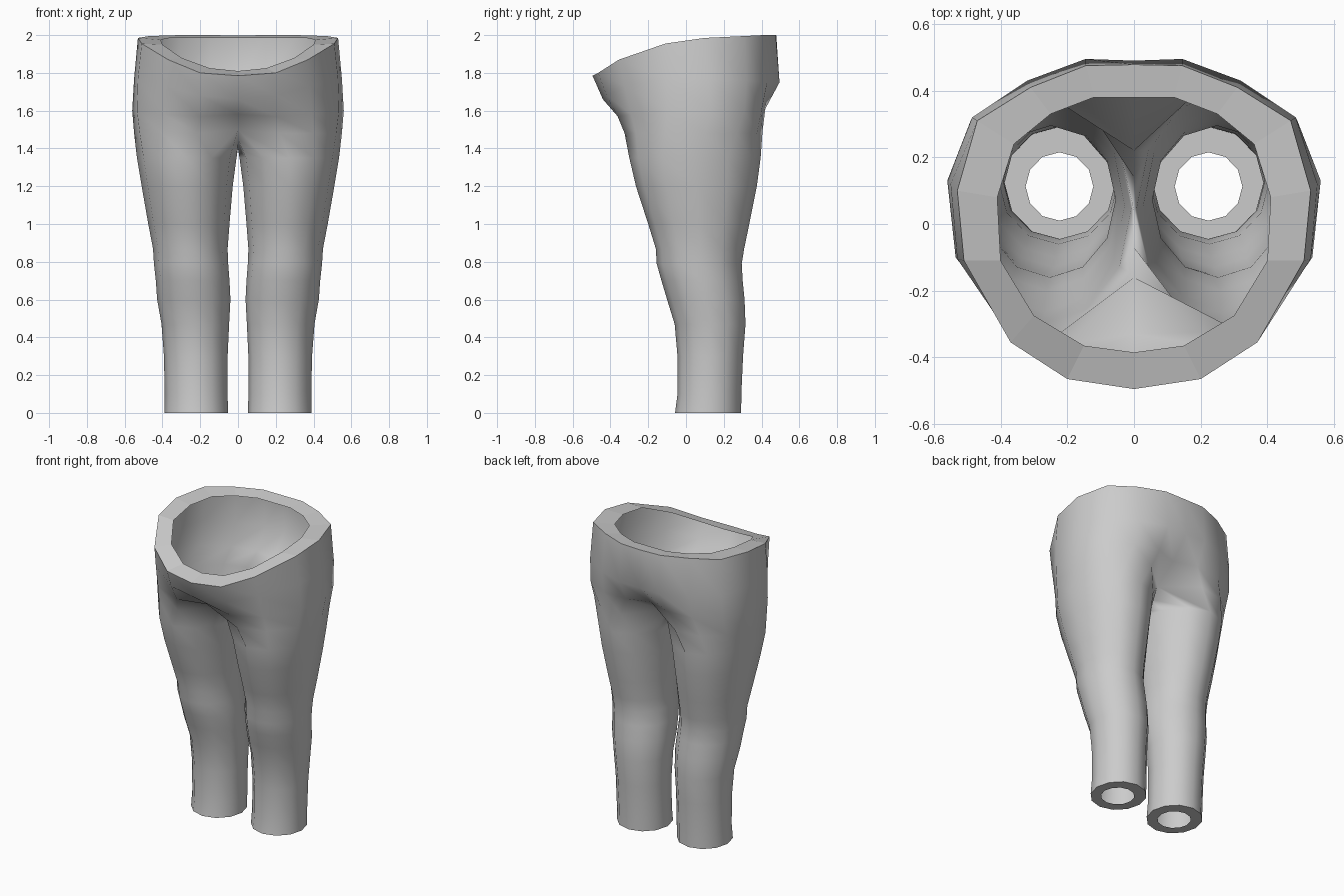
import bpy, bmesh, math

if "Cube" in bpy.data.objects:
    bpy.data.objects.remove(bpy.data.objects["Cube"])

grey = bpy.data.materials.new("light grey")
grey.diffuse_color = (0.6, 0.6, 0.6, 1)
grey.use_nodes = True
grey.node_tree.nodes["Principled BSDF"].inputs["Base Color"].default_value = grey.diffuse_color

# Right half of each torso loop, front centre round to back centre
rim = [(0, -.495, 1.785), (.2, -.465, 1.80), (.37, -.355, 1.87), (.51, -.11, 1.955), (.53, .1, 1.985),
       (.47, .31, 1.995), (.31, .41, 2), (.145, .475, 2), (0, .478, 1.998)]
rim_in = [(0, -.385, 1.81), (.15, -.365, 1.825), (.3, -.275, 1.88), (.4, -.11, 1.95), (.41, .08, 1.975),
          (.36, .24, 1.985), (.25, .33, 1.985), (.12, .38, 1.985), (0, .38, 1.985)]
belly = [(0, -.44, 1.66), (.2, -.42, 1.68), (.38, -.325, 1.73), (.53, -.105, 1.77), (.55, .12, 1.77),
         (.485, .32, 1.76), (.32, .43, 1.75), (.145, .495, 1.75), (0, .49, 1.75)]
hips = [(0, -.33, 1.58), (.2, -.362, 1.57), (.39, -.29, 1.58), (.535, -.1, 1.6), (.56, .13, 1.6),
        (.49, .31, 1.6), (.33, .40, 1.6), (.15, .42, 1.61), (0, .37, 1.61)]
# Leg top: the hip loop closed by three points under the crotch
crotch = [(0, -.16, 1.5), (.22, -.325, 1.48), (.40, -.265, 1.48), (.52, -.11, 1.48), (.55, .1, 1.48),
          (.49, .27, 1.48), (.37, .375, 1.48), (.2, .405, 1.49), (0, .22, 1.5),
          (0, .14, 1.45), (0, .04, 1.4), (0, -.07, 1.45)]

# Leg sections: height, inner x, outer x, front y, back y
SECTIONS = [(1.35, .008, .535, -.3, .395), (1.2, .028, .51, -.265, .375), (1.0, .045, .475, -.2, .335),
            (.87, .055, .45, -.16, .308), (.79, .052, .445, -.155, .295), (.7, .045, .435, -.13, .3),
            (.6, .04, .428, -.1, .31), (.47, .047, .405, -.06, .315), (.3, .055, .392, -.045, .302),
            (.1, .055, .388, -.045, .293), (0, .053, .39, -.058, .292)]
HOLE = (0, .122, .325, .01, .215)


def section(z, x0, x1, y0, y1):
    """Twelve-sided leg loop in the same order as the crotch loop."""
    pts = []
    for k in range(12):
        a = math.radians(240 + 30 * k)
        pts.append(((x0 + x1) / 2 + (x1 - x0) / 2 * math.cos(a),
                    (y0 + y1) / 2 + (y1 - y0) / 2 * math.sin(a), z))
    return pts


def build(name, chains, smooth):
    """Bridge chains of loops, each given as (loops, closed), mirrored in x."""
    bm = bmesh.new()
    for side in (1, -1):
        for loops, closed in chains:
            rows = [[bm.verts.new((side * x, y, z)) for x, y, z in lp] for lp in loops]
            for a, b in zip(rows, rows[1:]):
                n = min(len(a), len(b))
                for i in range(n if closed else n - 1):
                    j = (i + 1) % n
                    quad = [a[i], b[i], b[j], a[j]]
                    bm.faces.new(quad if side == 1 else quad[::-1])
    bmesh.ops.remove_doubles(bm, verts=bm.verts, dist=0.0005)
    for f in bm.faces:
        f.smooth = smooth
    me = bpy.data.meshes.new(name)
    bm.to_mesh(me)
    bm.free()
    me.materials.append(grey)
    ob = bpy.data.objects.new(name, me)
    bpy.context.collection.objects.link(ob)
    return ob


# Thin skin of the trousers: torso running into two legs
legs = [crotch] + [section(*s) for s in SECTIONS]
build("trouser_skin", [([rim, belly, hips, crotch[:9]], False), (legs, True)], True)
# Flat rims turned inward at the waist and the ankles
build("waist_rim", [([rim_in, rim], False)], False)
build("ankle_rims", [([section(*SECTIONS[-1]), section(*HOLE)], True)], False)

# Face the skin outward, the waist rim up and the ankle rims down
for name, test in (("trouser_skin", lambda f: f.normal.x * f.calc_center_median().x),
                   ("waist_rim", lambda f: f.normal.z), ("ankle_rims", lambda f: -f.normal.z)):
    me = bpy.data.objects[name].data
    bm = bmesh.new()
    bm.from_mesh(me)
    if sum(test(f) * f.calc_area() for f in bm.faces) < 0:
        bmesh.ops.reverse_faces(bm, faces=bm.faces)
    bm.to_mesh(me)
    bm.free()
